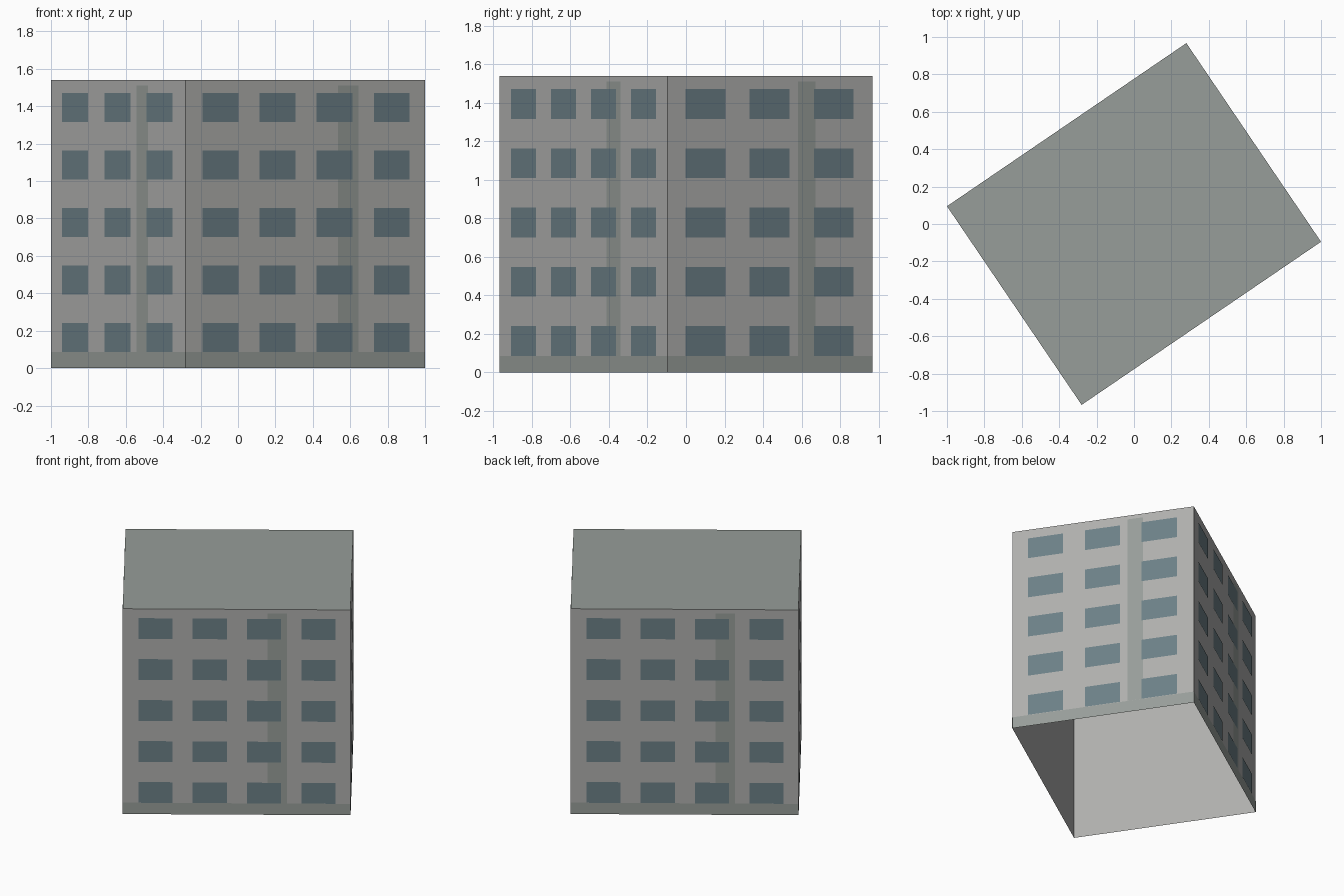
import bpy, bmesh
from mathutils import Vector

if "Cube" in bpy.data.objects:
    bpy.data.objects.remove(bpy.data.objects["Cube"])

H = 1.54
CORNERS = [(-1, 0.095), (-0.28, -0.967), (1, -0.095), (0.28, 0.967)]


def material(name, rgb):
    m = bpy.data.materials.new(name)
    m.diffuse_color = (*rgb, 1)
    m.use_nodes = True
    m.node_tree.nodes["Principled BSDF"].inputs["Base Color"].default_value = m.diffuse_color
    return m


def make_object(name, quads, mat):
    bm = bmesh.new()
    for q in quads:
        bm.faces.new([bm.verts.new(p) for p in q])
    bmesh.ops.remove_doubles(bm, verts=bm.verts, dist=1e-5)
    me = bpy.data.meshes.new(name)
    bm.to_mesh(me)
    bm.free()
    me.materials.append(mat)
    ob = bpy.data.objects.new(name, me)
    bpy.context.collection.objects.link(ob)


def panel(a, b, u0, u1, z0, z1, lift=0.0):
    """Rectangle on the wall from a to b, lifted slightly outward."""
    a, b = Vector((*a, 0)), Vector((*b, 0))
    d = b - a
    n = Vector((d.y, -d.x, 0)).normalized() * lift
    return [a + d * u + n + Vector((0, 0, z))
            for u, z in ((u0, z0), (u1, z0), (u1, z1), (u0, z1))]


concrete = material("concrete", (0.43, 0.43, 0.42))
trim = material("trim", (0.31, 0.34, 0.32))
glass = material("glass", (0.15, 0.215, 0.24))

walls, windows, strips, bases = [], [], [], []
for i in range(4):
    a, b = CORNERS[i], CORNERS[(i + 1) % 4]
    # short sides carry three window columns, long sides four
    count, first, pitch, width = (3, 0.086, 0.3135, 0.194) if i % 2 == 0 else (4, 0.069, 0.2385, 0.150)
    walls.append(panel(a, b, 0, 1, 0, H))
    bases.append(panel(a, b, 0, 1, 0, 0.085, 0.001))
    strips.append(panel(a, b, 0.636, 0.721, 0.085, 1.51, 0.0015))
    for row in range(5):
        z = 0.086 + 0.3075 * row
        for col in range(count):
            u = first + pitch * col
            windows.append(panel(a, b, u, u + width, z, z + 0.155, 0.003))

# hollow shell: four walls and a roof, open underneath
make_object("walls", walls, concrete)
make_object("roof", [[(*c, H) for c in CORNERS]], trim)
# flat facade details
make_object("base_band", bases, trim)
make_object("wall_strips", strips, trim)
make_object("windows", windows, glass)
